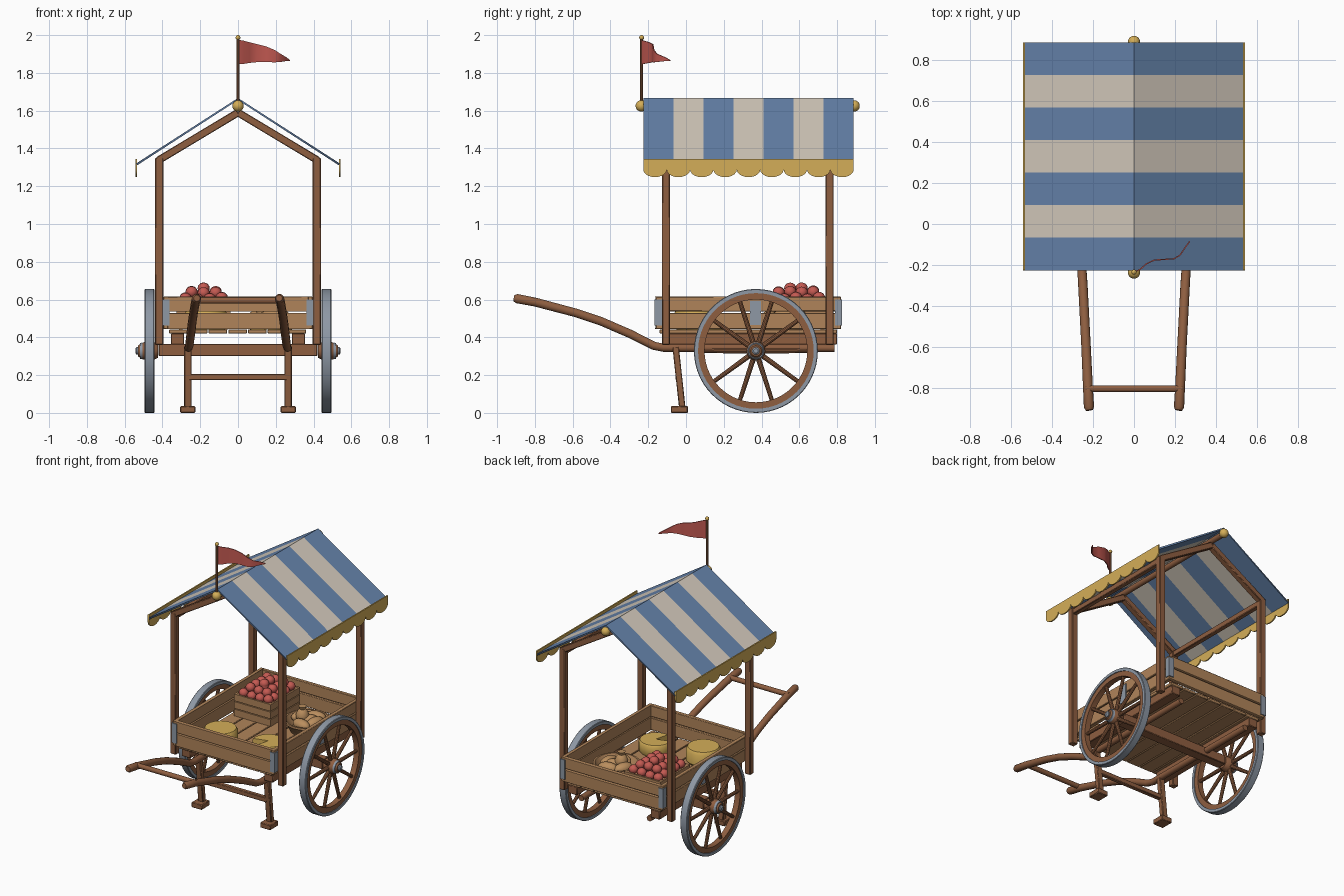
import bpy, bmesh, math
from mathutils import Vector, Matrix

if "Cube" in bpy.data.objects:
    bpy.data.objects.remove(bpy.data.objects["Cube"])

def material(name, r, g, b):
    m = bpy.data.materials.new(name)
    m.diffuse_color = [((c / 255 + 0.055) / 1.055) ** 2.4 for c in (r, g, b)] + [1]
    m.use_nodes = True
    m.node_tree.nodes["Principled BSDF"].inputs["Base Color"].default_value = m.diffuse_color
    return m

WOOD = material("brown wood", 142, 94, 64)
PLANK = material("light wood", 176, 132, 90)
STEEL = material("steel", 142, 152, 165)
BLUE = material("blue cloth", 102, 132, 172)
CREAM = material("cream cloth", 214, 204, 190)
GOLD = material("gold", 212, 174, 88)
RED = material("red", 196, 90, 82)
BREAD = material("bread", 186, 142, 94)

def finish(name, bm, mats, bevel=0, solid=0, recalc=True):
    bmesh.ops.remove_doubles(bm, verts=bm.verts, dist=1e-5)
    if recalc:
        bmesh.ops.recalc_face_normals(bm, faces=bm.faces)
    for f in bm.faces:
        f.smooth = True
    for e in bm.edges:
        e.smooth = len(e.link_faces) == 2 and e.calc_face_angle(0) < math.radians(35)
    me = bpy.data.meshes.new(name)
    bm.to_mesh(me)
    bm.free()
    for m in mats if isinstance(mats, list) else [mats]:
        me.materials.append(m)
    ob = bpy.data.objects.new(name, me)
    bpy.context.collection.objects.link(ob)
    if solid:
        mod = ob.modifiers.new("thickness", 'SOLIDIFY')
        mod.thickness, mod.offset = solid, (-1 if not recalc else 0)
    if bevel:
        mod = ob.modifiers.new("bevel", 'BEVEL')
        mod.width, mod.segments = bevel, 1
    return ob

def box(bm, x0, x1, y0, y1, z0, z1):
    m = Matrix.Translation(((x0 + x1) / 2, (y0 + y1) / 2, (z0 + z1) / 2)) @ \
        Matrix.Diagonal((abs(x1 - x0), abs(y1 - y0), abs(z1 - z0), 1))
    bmesh.ops.create_cube(bm, size=1, matrix=m)

def beam(bm, p, q, w, h, side):
    p, q = Vector(p), Vector(q)
    d = (q - p).normalized()
    s = Vector(side)
    u = d.cross(s).normalized()
    m = Matrix((s, u, d)).transposed().to_4x4()
    m.translation = (p + q) / 2
    bmesh.ops.create_cube(bm, size=1, matrix=m @ Matrix.Diagonal((w, h, (q - p).length, 1)))

def rod(bm, p, q, r1, r2=None, n=16):
    p, q = Vector(p), Vector(q)
    m = (q - p).to_track_quat('Z', 'Y').to_matrix().to_4x4()
    m.translation = (p + q) / 2
    bmesh.ops.create_cone(bm, cap_ends=True, segments=n, radius1=r1, radius2=r2 or r1,
                          depth=(q - p).length, matrix=m)

def ball(bm, c, r, scale=(1, 1, 1), rot=0, n=14):
    m = Matrix.Translation(c) @ Matrix.Rotation(rot, 4, 'Z') @ Matrix.Diagonal((*scale, 1))
    bmesh.ops.create_uvsphere(bm, u_segments=n, v_segments=n * 2 // 3, radius=r, matrix=m)

def lathe(bm, prof, m, n=40, start=0, arc=2 * math.pi):
    # closed profile of (radius, height) turned round local z
    full = arc > 6.28
    rings = []
    for i in range(n if full else n + 1):
        a = start + arc * i / n
        rings.append([bm.verts.new(m @ Vector((r * math.cos(a), r * math.sin(a), z))) for r, z in prof])
    k = len(prof)
    for i in range(n):
        a, b = rings[i], rings[(i + 1) % len(rings)]
        for j in range(k):
            if prof[j][0] > 0 or prof[(j + 1) % k][0] > 0:
                bm.faces.new((a[j], b[j], b[(j + 1) % k], a[(j + 1) % k]))
    if not full:
        bm.faces.new(rings[0])
        bm.faces.new(rings[-1])

# wheels
WY, WZ = 0.37, 0.328
for s, tag in ((-1, "left"), (1, "right")):
    m = Matrix.Translation((s * 0.469, WY, WZ)) @ Matrix.Rotation(s * math.pi / 2, 4, 'Y')
    bm = bmesh.new()
    lathe(bm, [(0.306, -0.026), (0.325, -0.026), (0.328, -0.022), (0.328, 0.022), (0.325, 0.026), (0.306, 0.026)], m, 56)
    finish(tag + "_tyre", bm, STEEL)
    bm = bmesh.new()
    lathe(bm, [(0.272, -0.02), (0.307, -0.02), (0.307, 0.02), (0.272, 0.02)], m, 56)
    for i in range(10):
        a = math.pi * i / 5
        d = Vector((0, math.cos(a), math.sin(a)))
        c = Vector((s * 0.469, WY, WZ))
        rod(bm, c + d * 0.03, c + d * 0.28, 0.014, 0.011, 10)
    lathe(bm, [(0, -0.045), (0.036, -0.045), (0.05, -0.02), (0.05, 0.02), (0.036, 0.05), (0.028, 0.06), (0, 0.06)], m, 24)
    finish(tag + "_wheel", bm, WOOD)
    bm = bmesh.new()
    lathe(bm, [(0.03, 0.036), (0.045, 0.036), (0.041, 0.05), (0.03, 0.05)], m, 24)
    lathe(bm, [(0, 0.058), (0.02, 0.058), (0.02, 0.068), (0.012, 0.074), (0, 0.074)], m, 20)
    finish(tag + "_hub_band", bm, STEEL)

# axle, side rails, legs with feet and stretcher
bm = bmesh.new()
box(bm, -0.42, 0.42, 0.335, 0.405, 0.3, 0.365)
for s in (-1, 1):
    box(bm, s * 0.285, s * 0.355, -0.12, 0.80, 0.362, 0.421)
finish("axle_and_rails", bm, WOOD, 0.004)
bm = bmesh.new()
for s in (-1, 1):
    beam(bm, (s * 0.265, -0.055, 0.35), (s * 0.265, -0.02, 0.03), 0.04, 0.034, (1, 0, 0))
    box(bm, s * 0.226, s * 0.306, -0.08, 0.01, 0, 0.036)
box(bm, -0.26, 0.26, -0.055, -0.025, 0.173, 0.207)
finish("front_legs", bm, WOOD, 0.004)

# pull shafts and grip bar
PATH = [(0.218, -0.91, 0.607), (0.22, -0.895, 0.605), (0.225, -0.8, 0.587), (0.235, -0.585, 0.53), (0.242, -0.45, 0.485),
        (0.25, -0.295, 0.418), (0.258, -0.17, 0.355), (0.262, -0.12, 0.345), (0.265, 0.785, 0.343)]
RAD = [0.017, 0.025, 0.024, 0.023, 0.023, 0.023, 0.022, 0.022, 0.02]
bm = bmesh.new()
for s in (-1, 1):
    pts = [Vector((s * x, y, z)) for x, y, z in PATH]
    prev = None
    for i, p in enumerate(pts):
        t = (pts[min(i + 1, len(pts) - 1)] - pts[max(i - 1, 0)]).normalized()
        u = t.cross(Vector((1, 0, 0))).normalized()
        v = u.cross(t)
        ring = [bm.verts.new(p + RAD[i] * (v * math.cos(k * math.pi / 7) + u * math.sin(k * math.pi / 7))) for k in range(14)]
        if prev:
            for k in range(14):
                bm.faces.new((prev[k], prev[k - 1], ring[k - 1], ring[k]))
        if i in (0, len(pts) - 1):
            bm.faces.new(ring)
        prev = ring
rod(bm, (-0.235, -0.805, 0.595), (0.235, -0.805, 0.595), 0.017)
finish("pull_shafts", bm, WOOD)

# tray: floor planks and two boards per wall
bm = bmesh.new()
for i in range(7):
    x = -0.365 + i * 0.1045
    box(bm, x, x + 0.099, -0.14, 0.80, 0.42, 0.442)
for z0, z1 in ((0.444, 0.53), (0.538, 0.615)):
    for s in (-1, 1):
        box(bm, s * 0.37, s * 0.395, -0.16, 0.82, z0, z1)
    for y in (-0.16, 0.795):
        box(bm, -0.37, 0.37, y, y + 0.025, z0, z1)
finish("tray", bm, PLANK, 0.003)

# steel corner and middle plates
bm = bmesh.new()
for s in (-1, 1):
    for y, t in ((-0.16, 1), (0.82, -1)):
        box(bm, s * 0.363, s * 0.401, y - t * 0.006, y, 0.462, 0.60)
        box(bm, s * 0.395, s * 0.401, y - t * 0.006, y + t * 0.032, 0.462, 0.60)
    box(bm, s * 0.394, s * 0.401, 0.34, 0.396, 0.465, 0.592)
finish("corner_plates", bm, STEEL)

# posts, rafters, eave beams, ridge pole
bm = bmesh.new()
for s in (-1, 1):
    for y in (-0.106, 0.76):
        box(bm, s * 0.395, s * 0.439, y - 0.021, y + 0.021, 0.36, 1.35)
        beam(bm, (s * 0.425, y, 1.335), (0, y, 1.59), 0.04, 0.04, (0, 1, 0))
    box(bm, s * 0.4, s * 0.434, -0.1, 0.755, 1.305, 1.343)
finish("canopy_frame", bm, WOOD, 0.004)
bm = bmesh.new()
rod(bm, (0, -0.235, 1.622), (0, 0.895, 1.622), 0.019)
rod(bm, (0, -0.235, 1.62), (0, -0.235, 1.985), 0.008, n=10)
finish("ridge_and_flag_pole", bm, WOOD)
bm = bmesh.new()
ball(bm, (0, -0.237, 1.625), 0.03, n=20)
ball(bm, (0, 0.89, 1.625), 0.03, n=20)
ball(bm, (0, -0.235, 1.987), 0.013)
finish("finials", bm, GOLD)

# striped canopy
bm = bmesh.new()
Y0, Y1 = -0.226, 0.888
rows = [[bm.verts.new((x, Y0 + (Y1 - Y0) * i / 7, z)) for x, z in ((-0.54, 1.32), (0, 1.667), (0.54, 1.32))] for i in range(8)]
for i in range(7):
    for j in (0, 1):
        f = bm.faces.new((rows[i][j], rows[i][j + 1], rows[i + 1][j + 1], rows[i + 1][j]))
        f.material_index = i % 2
finish("striped_canopy", bm, [BLUE, CREAM], solid=0.011, recalc=False)

# scalloped valances
for s, tag in ((-1, "left"), (1, "right")):
    bm = bmesh.new()
    prev = None
    for k in range(9 * 10 + 1):
        i, a = divmod(k, 10)
        a *= math.pi / 10
        y = Y0 + (Y1 - Y0) * (i + (1 - math.cos(a)) / 2) / 9
        cur = [bm.verts.new((s * 0.538, y, z)) for z in (1.343, 1.288 - 0.04 * math.sin(a))]
        if prev:
            bm.faces.new((prev[0], prev[1], cur[1], cur[0]))
        prev = cur
    finish(tag + "_valance", bm, GOLD, solid=0.009)

# waving pennant: x, y, top z, bottom z
bm = bmesh.new()
prev = None
for x, y, t, b in ((0, -0.235, 1.975, 1.845), (0.03, -0.222, 1.97, 1.848), (0.06, -0.195, 1.962, 1.853), (0.1, -0.176, 1.952, 1.857),
                   (0.15, -0.173, 1.94, 1.857), (0.195, -0.17, 1.92, 1.856), (0.225, -0.152, 1.9, 1.858),
                   (0.25, -0.115, 1.885, 1.862), (0.272, -0.085, 1.869, 1.864)):
    cur = [bm.verts.new((x, y, t)), bm.verts.new((x, y, b))]
    if prev:
        bm.faces.new((prev[0], prev[1], cur[1], cur[0]))
    prev = cur
finish("pennant", bm, RED, solid=0.006)

# fruit crate
bm = bmesh.new()
CX0, CX1, CY0, CY1 = -0.325, -0.04, 0.42, 0.745
for z in (0.446, 0.499, 0.552):
    for x in (CX0, CX1 - 0.012):
        box(bm, x, x + 0.012, CY0, CY1, z, z + 0.047)
    for y in (CY0, CY1 - 0.012):
        box(bm, CX0 + 0.012, CX1 - 0.012, y, y + 0.012, z, z + 0.047)
for x in (CX0 + 0.012, CX1 - 0.032):
    for y in (CY0 + 0.012, CY1 - 0.032):
        box(bm, x, x + 0.02, y, y + 0.02, 0.442, 0.597)
box(bm, CX0 + 0.012, CX1 - 0.012, CY0 + 0.012, CY1 - 0.012, 0.545, 0.56)
finish("fruit_crate", bm, PLANK)

# heaped red fruit
bm = bmesh.new()
for nx, ny, z in ((4, 5, 0.606), (3, 4, 0.64), (1, 2, 0.66)):
    for i in range(nx):
        for j in range(ny):
            ball(bm, (-0.182 + (i - (nx - 1) / 2) * 0.064, 0.582 + (j - (ny - 1) / 2) * 0.061,
                      z + 0.005 * math.sin(i * 5 + j * 3)), 0.032, (1, 1, 0.93), n=12)
finish("red_fruit", bm, RED)

# whole cheese and cut cheese
bm = bmesh.new()
lathe(bm, [(0, 0), (0.1, 0), (0.112, 0.015), (0.112, 0.085), (0.1, 0.105), (0, 0.105)], Matrix.Translation((-0.17, 0.05, 0.442)))
finish("whole_cheese", bm, GOLD)
bm = bmesh.new()
lathe(bm, [(0, 0), (0.1, 0), (0.108, 0.012), (0.108, 0.07), (0.1, 0.082), (0, 0.082)], Matrix.Translation((0.165, 0.1, 0.442)),
      32, math.radians(-105), math.radians(300))
finish("cut_cheese", bm, GOLD)

# bread basket, loaves and small jug
bm = bmesh.new()
lathe(bm, [(0, 0), (0.11, 0), (0.142, 0.06), (0.152, 0.066), (0.15, 0.078), (0.138, 0.078), (0.128, 0.06), (0.1, 0.02), (0, 0.02)],
      Matrix.Translation((0.175, 0.52, 0.442)), 32)
finish("bread_basket", bm, PLANK)
bm = bmesh.new()
for x, y, r in ((0.235, 0.52, 1.4), (0.185, 0.6, 0.2), (0.1, 0.55, 1.2), (0.18, 0.445, -0.2), (0.18, 0.53, 0.6)):
    ball(bm, (x, y, 0.51), 0.068, (1, 0.58, 0.52), r, 16)
finish("loaves", bm, BREAD)
bm = bmesh.new()
lathe(bm, [(0, 0), (0.026, 0), (0.042, 0.025), (0.043, 0.05), (0.03, 0.078), (0.018, 0.088), (0.026, 0.108), (0, 0.108)],
      Matrix.Translation((0.14, 0.515, 0.495)), 20)
finish("small_jug", bm, BREAD)
